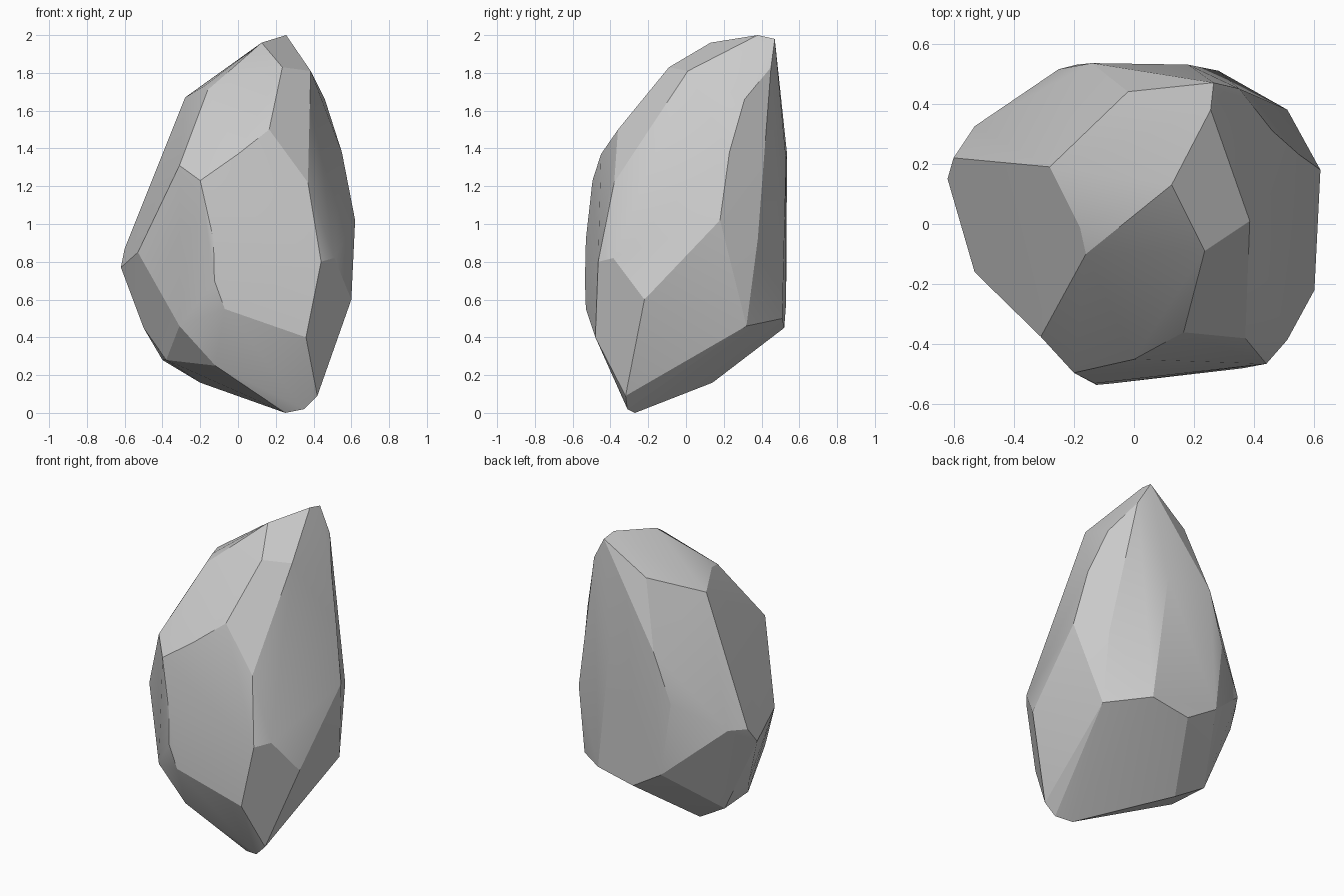
import bpy, bmesh, math

# Corners of the faceted stone, from the crown down to the foot
crown = [(.255, .38, 2.0), (.265, .47, 1.98), (.125, .13, 1.96), (-.18, -.01, 1.73),
         (-.28, .19, 1.67), (-.02, .44, 1.79), (-.16, -.10, 1.71),
         (.235, -.09, 1.83), (.385, .01, 1.81), (.35, .45, 1.83)]
shoulder = [(.165, -.36, 1.5), (0, -.45, 1.37), (-.2, -.495, 1.23), (-.31, -.375, 1.31),
            (.37, -.38, 1.22), (.46, .31, 1.66), (.55, .23, 1.38), (.18, .53, 1.34),
            (-.14, .535, 1.37), (-.25, .515, 1.05)]
waist = [(-.125, -.535, .7), (-.13, -.53, .92), (.44, -.465, .8), (.51, -.385, .82),
         (.6, -.22, .6), (.62, .18, 1.02), (.51, .38, .92), (-.53, .325, .88),
         (-.6, .22, .87), (-.62, .15, .77), (-.53, -.16, .85), (-.19, .53, .58)]
foot = [(.36, -.48, .4), (-.07, -.53, .55), (-.31, -.375, .46), (.51, .32, .46),
        (.28, .51, .5), (.02, .52, .45), (-.4, .17, .28), (-.5, .06, .45),
        (-.2, .14, .16), (-.12, -.37, .25), (-.38, -.1, .28),
        (.35, -.31, .02), (.25, -.27, 0), (.42, -.32, .09)]

# Wrap the corners in a hull and merge nearly flat neighbours into facets
bm = bmesh.new()
for p in crown + shoulder + waist + foot:
    bm.verts.new(p)
hull = bmesh.ops.convex_hull(bm, input=bm.verts)
loose = [v for v in bm.verts if not v.link_faces]
bmesh.ops.delete(bm, geom=loose, context='VERTS')
bmesh.ops.dissolve_limit(bm, angle_limit=math.radians(3), verts=bm.verts, edges=bm.edges)
bmesh.ops.recalc_face_normals(bm, faces=bm.faces)

mesh = bpy.data.meshes.new("stone")
bm.to_mesh(mesh)
bm.free()
stone = bpy.data.objects.new("stone", mesh)
bpy.context.collection.objects.link(stone)

# Soften the shallow edges, keep the strong ones sharp
bpy.context.view_layer.objects.active = stone
stone.select_set(True)
bpy.ops.object.shade_smooth_by_angle(angle=math.radians(18))
